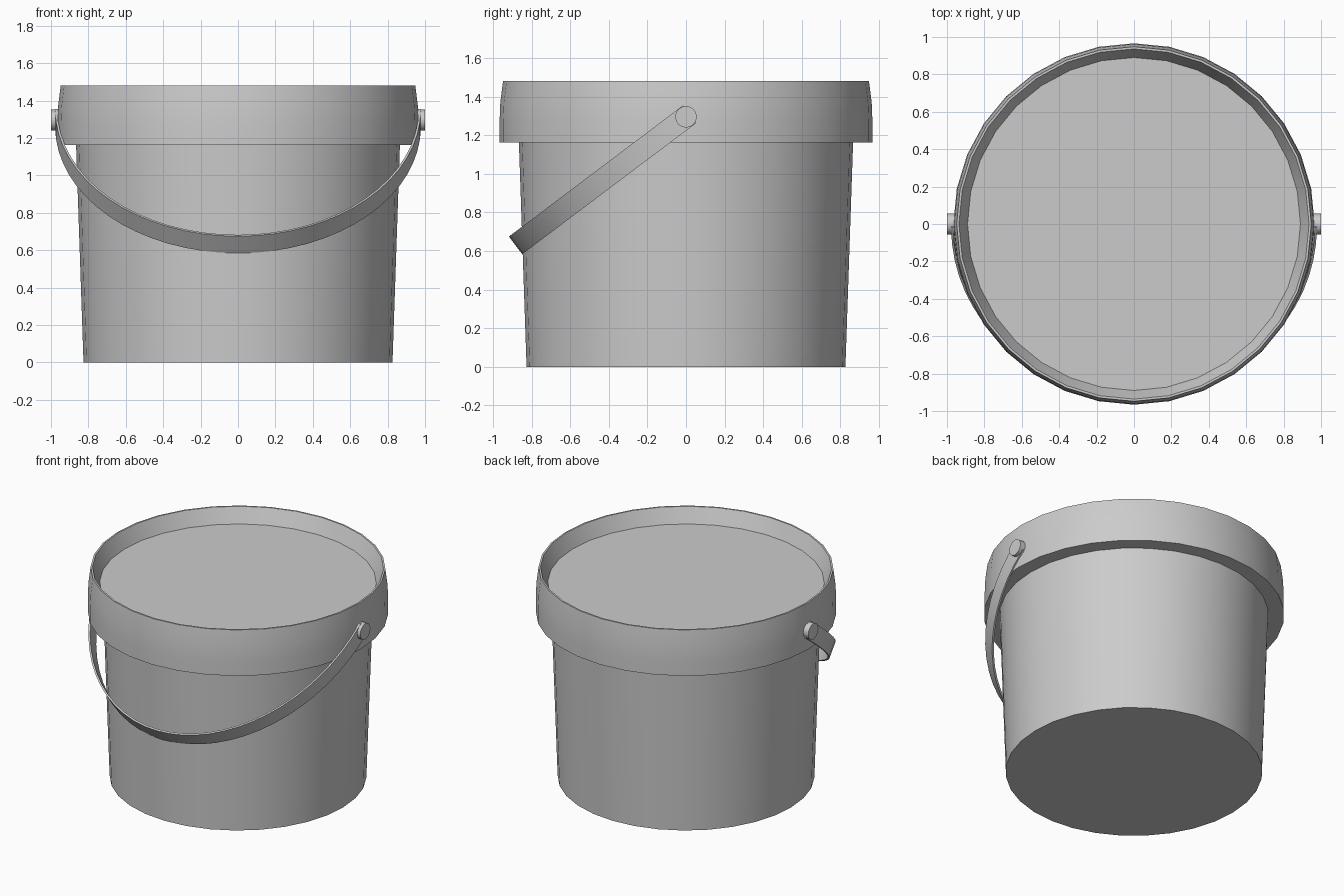
import bpy, bmesh, math
from mathutils import Vector, Matrix

if "Cube" in bpy.data.objects:
    bpy.data.objects.remove(bpy.data.objects["Cube"])


def finish(bm, name, angle=35):
    bmesh.ops.recalc_face_normals(bm, faces=bm.faces)
    me = bpy.data.meshes.new(name)
    bm.to_mesh(me)
    bm.free()
    ob = bpy.data.objects.new(name, me)
    bpy.context.collection.objects.link(ob)
    bpy.ops.object.select_all(action='DESELECT')
    ob.select_set(True)
    bpy.context.view_layer.objects.active = ob
    bpy.ops.object.shade_smooth_by_angle(angle=math.radians(angle))
    return ob


def lathe(name, profile, n=32, cap_start=True, cap_end=True, matrix=None):
    """Revolve (radius, height) points around z, capping the ends."""
    bm = bmesh.new()
    rings = []
    for r, z in profile:
        rings.append([bm.verts.new((r * math.cos(2 * math.pi * i / n),
                                    r * math.sin(2 * math.pi * i / n), z))
                      for i in range(n)])
    for a, b in zip(rings, rings[1:]):
        for i in range(n):
            j = (i + 1) % n
            bm.faces.new((a[i], a[j], b[j], b[i]))
    if cap_start:
        bm.faces.new(rings[0])
    if cap_end:
        bm.faces.new(rings[-1])
    if matrix is not None:
        bm.transform(matrix)
    return finish(bm, name)


# Tapered tub
lathe("tub", [(0.826, 0), (0.866, 1.17)], cap_end=False)

# Lid: flat underside, slightly rounded skirt, rim and recessed top disc
lathe("lid", [(0.863, 1.162), (0.966, 1.162), (0.966, 1.27), (0.962, 1.37),
              (0.948, 1.48), (0.936, 1.48), (0.89, 1.376)], cap_start=False)

# Pivot pins on both sides
for side, name in ((1, "pin_right"), (-1, "pin_left")):
    m = Matrix.Translation((0, 0, 1.295)) @ Matrix.Rotation(side * math.pi / 2, 4, 'Y')
    lathe(name, [(0.056, 0.94), (0.056, 1.0)], n=16, matrix=m)

# Handle: half-elliptical flat band hanging forward
pivot = Vector((0, 0.018, 1.308))
down = Vector((0, -0.799, -0.602)).normalized()
across = Vector((0, -down.z, down.y)).normalized()
half_width = 0.057
bm = bmesh.new()
sections = []
steps = 32
for i in range(steps + 1):
    t = math.pi * i / steps
    ring = []
    for a, b, w in ((0.978, 1.128, -1), (0.978, 1.128, 1),
                    (0.966, 1.116, 1), (0.966, 1.116, -1)):
        p = pivot + down * b * math.sin(t) + across * half_width * w
        p.x = a * math.cos(t)
        ring.append(bm.verts.new(p))
    sections.append(ring)
for s, e in zip(sections, sections[1:]):
    for k in range(4):
        j = (k + 1) % 4
        bm.faces.new((s[k], s[j], e[j], e[k]))
bm.faces.new(sections[0])
bm.faces.new(sections[-1])
finish(bm, "handle")
